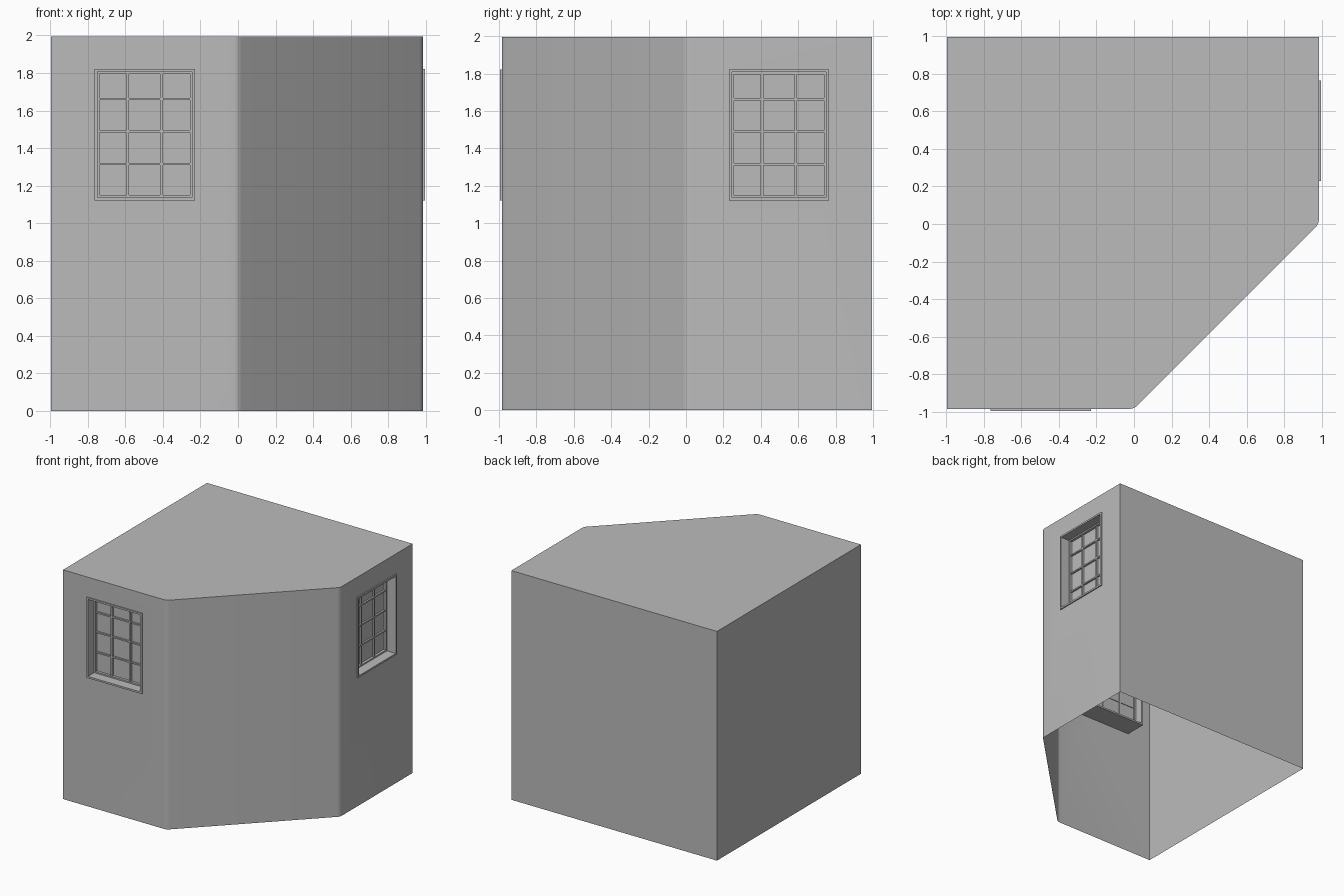
import bpy, bmesh, math
from mathutils import Vector, Matrix

if "Cube" in bpy.data.objects:
    bpy.data.objects.remove(bpy.data.objects["Cube"], do_unlink=True)

grey = bpy.data.materials.new("plain_grey")
grey.use_nodes = True
COLOUR = (0.5, 0.5, 0.5, 1)
grey.diffuse_color = COLOUR
grey.node_tree.nodes["Principled BSDF"].inputs["Base Color"].default_value = COLOUR

HEIGHT, EDGE, WALL = 1.995, 0.995, 0.985
WIN_MID, WIN_Z = 0.497, 1.472        # window centre along the wall and in height
HALF_W, HALF_H = 0.267, 0.35         # outside of the window casing
CASING = 0.015


def finish(name, bm, matrix=None):
    mesh = bpy.data.meshes.new(name)
    bm.to_mesh(mesh)
    bm.free()
    mesh.materials.append(grey)
    obj = bpy.data.objects.new(name, mesh)
    bpy.context.collection.objects.link(obj)
    if matrix:
        obj.matrix_world = matrix
    return obj


def rect(bm, half_w, half_h, y):
    return [bm.verts.new((sx * half_w, y, sz * half_h))
            for sx, sz in ((-1, -1), (1, -1), (1, 1), (-1, 1))]


def bridge(bm, a, b):
    for i in range(4):
        j = (i + 1) % 4
        bm.faces.new((a[i], a[j], b[j], b[i]))


def ring(name, half_w, half_h, width, y0, y1, matrix):
    """Rectangular frame with its front at y0 and its back at y1."""
    bm = bmesh.new()
    loops = [rect(bm, half_w - w, half_h - w, y)
             for w, y in ((0, y0), (width, y0), (width, y1), (0, y1))]
    for k in range(4):
        bridge(bm, loops[k], loops[(k + 1) % 4])
    bmesh.ops.recalc_face_normals(bm, faces=bm.faces)
    return finish(name, bm, matrix)


def boxes(name, items, matrix):
    bm = bmesh.new()
    for centre, size in items:
        bmesh.ops.create_cube(bm, size=1, matrix=Matrix.Translation(centre)
                              @ Matrix.Diagonal((*size, 1)))
    return finish(name, bm, matrix)


# Footprint with the two obtuse corners slightly rounded
def rounded(before, corner, after, setback=0.025, steps=4):
    p, c, n = map(Vector, (before, corner, after))
    a = c + (p - c).normalized() * setback
    b = c + (n - c).normalized() * setback
    return [a.lerp(c, k / steps).lerp(c.lerp(b, k / steps), k / steps)
            for k in range(steps + 1)]


corners = [(-EDGE, -WALL), (0, -WALL), (WALL, 0), (WALL, EDGE), (-EDGE, EDGE)]
path = [Vector(corners[0])]
path += rounded(*corners[0:3])
path += rounded(*corners[1:4])
path += [Vector(corners[3]), Vector(corners[4])]

# Shell: walls and roof, open below, with two window openings
bm = bmesh.new()
low = [bm.verts.new((p.x, p.y, 0)) for p in path]
high = [bm.verts.new((p.x, p.y, HEIGHT)) for p in path]
openings = {0: Vector((-WIN_MID, -WALL, WIN_Z)),
            len(path) - 3: Vector((WALL, WIN_MID, WIN_Z))}
for i in range(len(path)):
    j = (i + 1) % len(path)
    outer = [low[i], low[j], high[j], high[i]]
    if i in openings:
        along = (low[j].co - low[i].co).normalized()
        hole = [bm.verts.new(openings[i] + along * sx * (HALF_W - 0.005)
                             + Vector((0, 0, sz * (HALF_H - 0.005))))
                for sx, sz in ((-1, -1), (1, -1), (1, 1), (-1, 1))]
        bridge(bm, outer, hole)
    else:
        bm.faces.new(outer)
bm.faces.new(high)
shell = finish("wall_shell", bm)
bpy.ops.object.select_all(action='DESELECT')
shell.select_set(True)
bpy.context.view_layer.objects.active = shell
bpy.ops.object.shade_smooth_by_angle(angle=math.radians(30))


# Windows: deep casing, recessed sash, pane and glazing bars
def window(prefix, matrix):
    ring(prefix + "_casing", HALF_W, HALF_H, CASING, -0.01, 0.19, matrix)
    w, h = HALF_W - CASING, HALF_H - CASING
    ring(prefix + "_sash", w, h, 0.012, 0.075, 0.115, matrix)
    boxes(prefix + "_pane", [((0, 0.1, 0), (2 * w, 0.006, 2 * h))], matrix)
    bars = [((x, 0.095, 0), (0.015, 0.03, 2 * h)) for x in (-0.09, 0.09)]
    bars += [((0, 0.095, z), (2 * w, 0.026, 0.012)) for z in (-0.157, 0.018, 0.19)]
    boxes(prefix + "_glazing_bars", bars, matrix)


window("front_window", Matrix.Translation((-WIN_MID, -WALL, WIN_Z)))
window("side_window", Matrix.Translation((WALL, WIN_MID, WIN_Z))
       @ Matrix.Rotation(math.pi / 2, 4, 'Z'))
